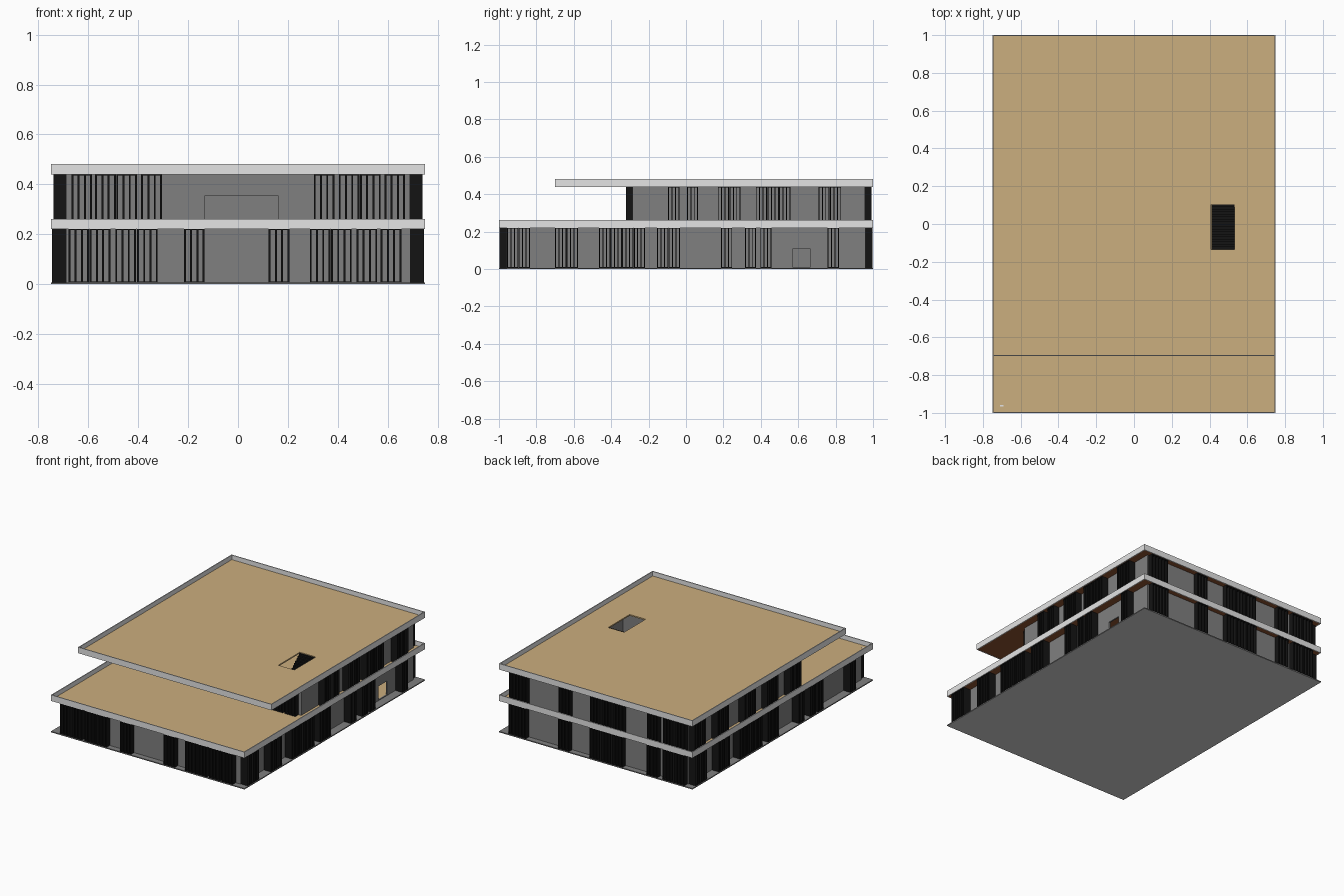
import bpy, bmesh
from mathutils import Matrix, Vector

if "Cube" in bpy.data.objects:
    bpy.data.objects.remove(bpy.data.objects["Cube"])


def mat(name, r, g, b):
    m = bpy.data.materials.new(name)
    m.diffuse_color = (r, g, b, 1)
    m.use_nodes = True
    m.node_tree.nodes["Principled BSDF"].inputs["Base Color"].default_value = m.diffuse_color
    return m


GREY = mat("wall_grey", 0.215, 0.215, 0.215)
LIGHT = mat("fascia_light_grey", 0.78, 0.78, 0.78)
CONCRETE = mat("underside_concrete", 0.63, 0.63, 0.63)
TAN = mat("deck_tan", 0.60, 0.425, 0.21)
BROWN = mat("soffit_brown", 0.27, 0.085, 0.03)
BLACK = mat("fin_black", 0.007, 0.007, 0.007)


def boxes(name, spans, *mats):
    """One object made of boxes given as (x0, x1, y0, y1, z0, z1)."""
    bm = bmesh.new()
    for x0, x1, y0, y1, z0, z1 in spans:
        mtx = Matrix.LocRotScale(Vector(((x0 + x1) / 2, (y0 + y1) / 2, (z0 + z1) / 2)), None,
                                 Vector((x1 - x0, y1 - y0, z1 - z0)))
        bmesh.ops.create_cube(bm, size=1, matrix=mtx)
    me = bpy.data.meshes.new(name)
    bm.to_mesh(me)
    bm.free()
    for m in mats:
        me.materials.append(m)
    ob = bpy.data.objects.new(name, me)
    bpy.context.collection.objects.link(ob)
    return ob


def cut(ob, span):
    c = boxes(ob.name + "_cutter", [span], *ob.data.materials)
    c.hide_render = True
    c.hide_viewport = True
    c.display_type = 'WIRE'
    mod = ob.modifiers.new("opening", 'BOOLEAN')
    mod.object = c
    mod.operation = 'DIFFERENCE'
    mod.solver = 'EXACT'


def ring(name, x, y0, y1, z0, z1, t, m):
    """Rectangular ring, used for walls and fascias."""
    ob = boxes(name, [(-x, x, y0, y1, z0, z1)], m)
    bm = bmesh.new()
    bm.from_mesh(ob.data)
    caps = [f for f in bm.faces if abs(f.normal.z) > 0.9]
    for f in caps:
        bmesh.ops.inset_region(bm, faces=[f], thickness=t, use_even_offset=True)
    bmesh.ops.bridge_loops(bm, edges=[e for f in caps for e in f.edges])
    bmesh.ops.delete(bm, geom=caps, context='FACES_ONLY')
    bmesh.ops.recalc_face_normals(bm, faces=bm.faces)
    bm.to_mesh(ob.data)
    bm.free()
    return ob


def slab(name, span, top, bottom):
    """Slab with a different colour underneath."""
    ob = boxes(name, [span], top, bottom)
    for p in ob.data.polygons:
        p.material_index = 1 if p.normal.z < -0.5 else 0
    return ob


def screens(name, groups, side, outer, inner, z0, z1):
    """Fin screens. Each group (start, modules); side 'x' runs along x, 'y' along y."""
    w, t = (0.083, 0.0075) if side == 'x' else (0.060, 0.005)
    lo, hi = min(outer, inner), max(outer, inner)
    out = []
    for start, n in groups:
        for k in range(n):
            a = start + k * (w + 0.002)
            parts = [(a + i * (w - t) / 3, a + i * (w - t) / 3 + t, z0, z1) for i in range(4)]
            parts += [(a, a + w, z0, z0 + 0.004), (a, a + w, z1 - 0.004, z1)]
            for p, q, b, c in parts:
                out.append((p, q, lo, hi, b, c) if side == 'x' else (lo, hi, p, q, b, c))
    return boxes(name, out, BLACK)


# Ground slab and interior floor
slab("ground_slab", (-0.75, 0.75, -1, 1, 0, 0.007), GREY, CONCRETE)
boxes("interior_floor", [(-0.68, 0.68, -0.95, 0.95, 0.007, 0.011)], TAN)

# Decks with raised fascia rims
slab("terrace_deck", (-0.744, 0.744, -0.994, 0.994, 0.221, 0.230), TAN, BROWN)
ring("lower_fascia", 0.75, -1, 1, 0.22, 0.262, 0.006, LIGHT)
roof = slab("roof_deck", (-0.744, 0.744, -0.694, 0.994, 0.441, 0.450), TAN, BROWN)
cut(roof, (0.408, 0.532, -0.136, 0.102, 0.40, 0.50))
ring("upper_fascia", 0.75, -0.70, 1, 0.44, 0.482, 0.006, LIGHT)

# Walls with door openings
lower = ring("lower_walls", 0.69, -0.96, 0.96, 0.007, 0.221, 0.01, GREY)
cut(lower, (0.64, 0.74, 0.57, 0.665, 0.0115, 0.108))
upper = ring("upper_walls", 0.69, -0.285, 0.957, 0.230, 0.441, 0.01, GREY)
cut(upper, (-0.132, 0.16, -0.35, -0.25, 0.2305, 0.355))

# Fin screens on the front
screens("lower_front_screens",
        [(-0.68, 2), (-0.492, 1), (-0.405, 1), (-0.217, 1), (0.123, 1),
         (0.288, 2), (0.475, 1), (0.572, 1)], 'x', -0.998, -0.96, 0.007, 0.220)
screens("upper_front_screens",
        [(-0.668, 1), (-0.573, 2), (-0.388, 1), (0.304, 1), (0.404, 2), (0.587, 1)],
        'x', -0.322, -0.285, 0.230, 0.440)

# Fin screens on the back
back = [(0.595, 1), (0.545, 1), (0.21, 1), (-0.205, 3), (-0.475, 1), (-0.685, 2)]
screens("lower_back_screens", back, 'x', 0.998, 0.96, 0.007, 0.220)
screens("upper_back_screens", back, 'x', 0.992, 0.957, 0.230, 0.440)

# Fin screens on the long sides; the lower left is the right one turned end for end
low = [(-0.957, 2), (-0.70, 2), (-0.465, 4), (-0.155, 2),
       (0.187, 1), (0.315, 1), (0.397, 1), (0.757, 1)]
low_left = [(-s - n * 0.062 + 0.002, n) for s, n in low]
up = [(-0.095, 1), (0.005, 1), (0.17, 2), (0.373, 1), (0.436, 2), (0.708, 2)]
up_left = [(-0.22, 2), (0.03, 2), (0.28, 2), (0.58, 2), (0.833, 2)]
screens("lower_right_screens", low, 'y', 0.746, 0.69, 0.007, 0.220)
screens("upper_right_screens", up, 'y', 0.740, 0.69, 0.230, 0.440)
screens("lower_left_screens", low_left, 'y', -0.746, -0.69, 0.007, 0.220)
screens("upper_left_screens", up_left, 'y', -0.740, -0.69, 0.230, 0.440)

# Stair rising to the roof opening
n = 18
rise, run = 0.215 / n, 0.237 / n
boxes("roof_stair", [(0.409, 0.531, -0.135 + i * run, -0.135 + (i + 1) * run,
                      0.230 + max(0, i - 1) * rise, 0.230 + (i + 1) * rise)
                     for i in range(n)], BLACK)

# Small plate on the terrace corner
boxes("terrace_plate", [(-0.71, -0.69, -0.965, -0.958, 0.229, 0.231)], LIGHT)
